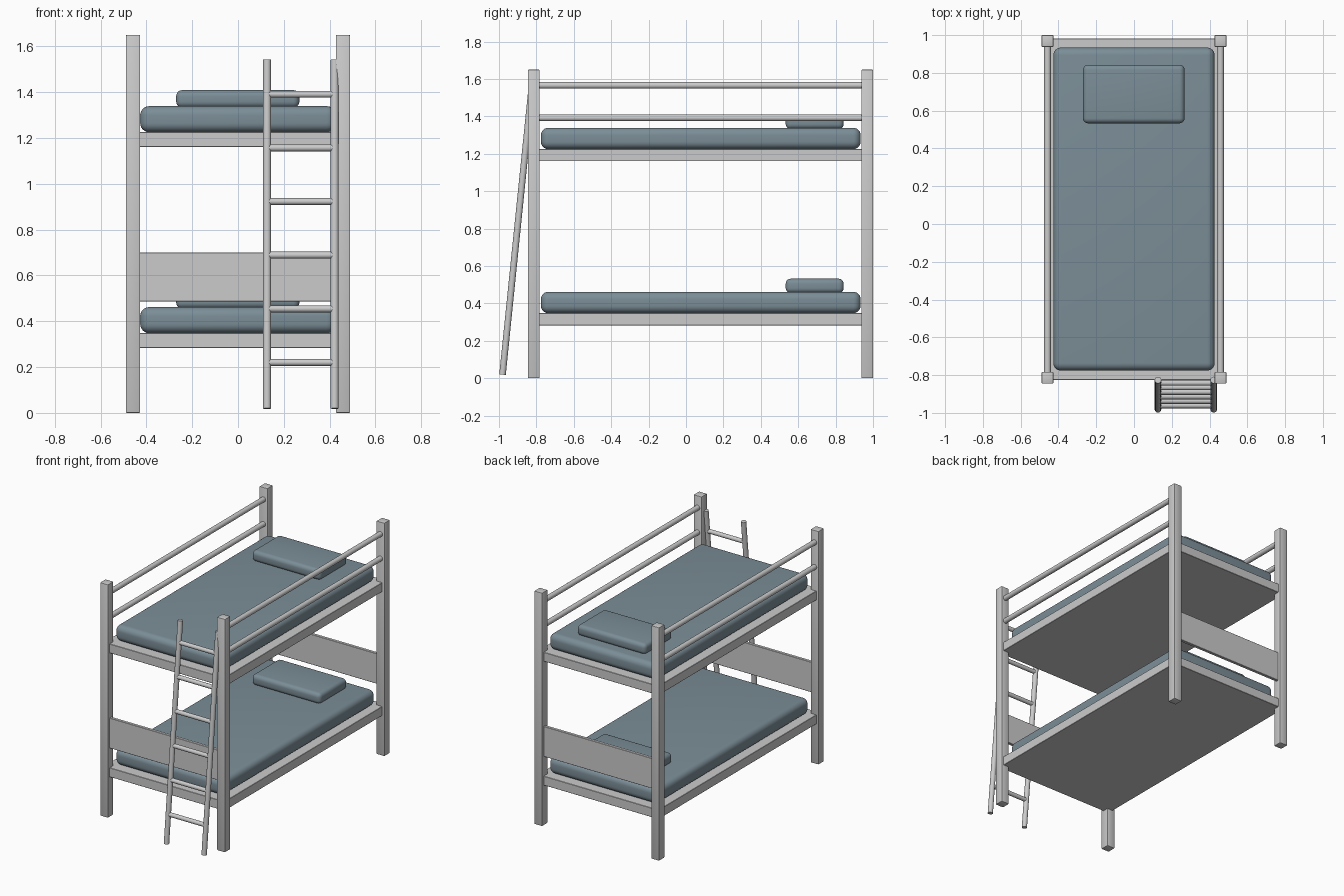
import bpy
from mathutils import Vector

if "Cube" in bpy.data.objects:
    bpy.data.objects.remove(bpy.data.objects["Cube"])

fabric = bpy.data.materials.new("bedding")
fabric.diffuse_color = (0.20, 0.27, 0.31, 1)
fabric.use_nodes = True
fabric.node_tree.nodes["Principled BSDF"].inputs["Base Color"].default_value = fabric.diffuse_color


def box(name, lo, hi, bevel=0.0, segments=1, mat=None):
    """Axis-aligned box between two corners, optionally rounded."""
    lo, hi = Vector(lo), Vector(hi)
    bpy.ops.mesh.primitive_cube_add(size=1, location=(lo + hi) / 2)
    ob = bpy.context.object
    ob.name = name
    ob.scale = hi - lo
    bpy.ops.object.transform_apply(location=False, rotation=False, scale=True)
    if bevel:
        mod = ob.modifiers.new("round", 'BEVEL')
        mod.width = bevel
        mod.segments = segments
        bpy.ops.object.modifier_apply(modifier=mod.name)
    if segments > 1:
        bpy.ops.object.shade_smooth_by_angle()
    if mat:
        ob.data.materials.append(mat)
    return ob


def rod(name, a, b, radius):
    """Round bar between two points."""
    a, b = Vector(a), Vector(b)
    d = b - a
    bpy.ops.mesh.primitive_cylinder_add(vertices=24, radius=radius, depth=d.length,
                                        location=(a + b) / 2,
                                        rotation=d.to_track_quat('Z', 'Y').to_euler())
    ob = bpy.context.object
    ob.name = name
    bpy.ops.object.shade_smooth_by_angle()
    return ob


PX, YF, YB, H = 0.458, -0.814, 0.969, 0.031   # post centres and half width

# Corner posts
for sx, side in ((-1, "left"), (1, "right")):
    for y, end in ((YF, "front"), (YB, "back")):
        box(f"{end}_{side}_post", (sx * PX - H, y - H, 0), (sx * PX + H, y + H, 1.65), 0.004, 2)
    # Guard rails along each long side
    for z, level in ((1.392, "lower"), (1.566, "upper")):
        rod(f"{side}_{level}_guard_rail", (sx * PX, YF, z), (sx * PX, YB, z), 0.018)

# Two bunks: base, mattress and pillow
for z, level in ((0.283, "lower"), (1.16, "upper")):
    box(f"{level}_bed_base", (-0.472, YF - 0.012, z), (0.472, YB + 0.012, z + 0.065), 0.002)
    box(f"{level}_mattress", (-0.427, -0.776, z + 0.065), (0.427, 0.934, z + 0.179),
        0.04, 6, fabric)
    box(f"{level}_pillow", (-0.27, 0.533, z + 0.172), (0.268, 0.843, z + 0.249),
        0.027, 5, fabric)

# Head and foot boards of the lower bunk
for y, name in ((YF, "foot_board"), (YB, "head_board")):
    box(name, (-PX, y - 0.011, 0.486), (PX, y + 0.011, 0.70), 0.002)

# Leaning ladder
bottom, top = Vector((0, -0.981, 0.019)), Vector((0, -0.826, 1.541))
for x, side in ((0.127, "left"), (0.422, "right")):
    off = Vector((x, 0, 0))
    rod(f"ladder_{side}_rail", bottom + off, top + off, 0.0175)
for i in range(6):
    z = 0.22 + 0.2342 * i
    p = bottom.lerp(top, (z - bottom.z) / (top.z - bottom.z))
    rod(f"ladder_rung_{i + 1}", (0.127, p.y, z), (0.422, p.y, z), 0.015)
